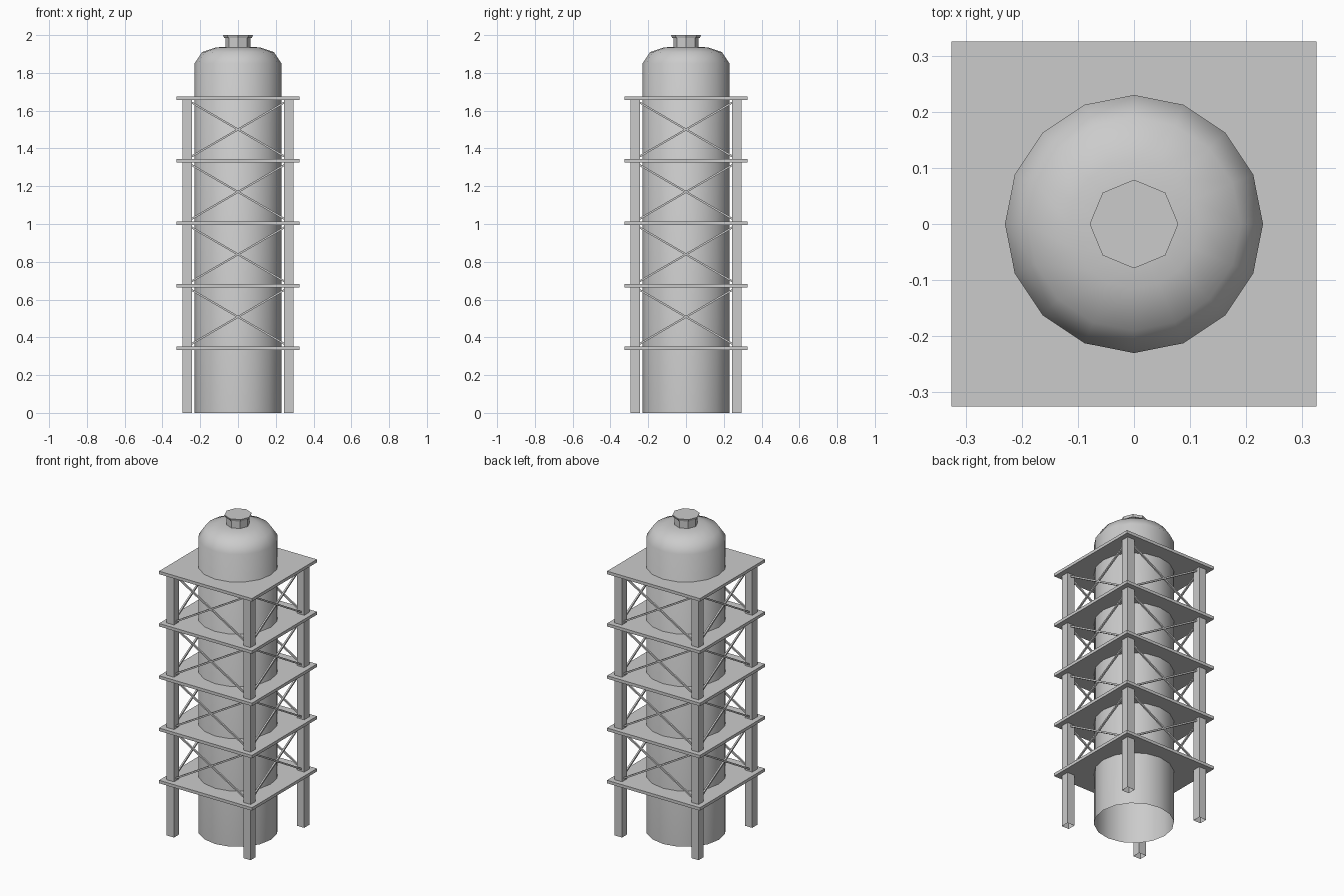
import bpy
import math
from mathutils import Vector

if "Cube" in bpy.data.objects:
    bpy.data.objects.remove(bpy.data.objects["Cube"], do_unlink=True)

# Single painted-metal colour
grey = bpy.data.materials.new("light grey metal")
grey.use_nodes = True
colour = (0.6, 0.6, 0.6, 1)
grey.diffuse_color = colour
grey.node_tree.nodes["Principled BSDF"].inputs["Base Color"].default_value = colour

TANK_R = 0.23
LEG_X = 0.268
LEG_W = 0.051
DECK_HALF = 0.325
DECK_T = 0.019
DECKS = [0.343 + 0.3307 * i for i in range(5)]


def make_object(name, verts, faces):
    mesh = bpy.data.meshes.new(name)
    mesh.from_pydata(verts, [], faces)
    mesh.materials.append(grey)
    obj = bpy.data.objects.new(name, mesh)
    bpy.context.scene.collection.objects.link(obj)
    return obj


def lathe(name, profile, sides, cap_top=True, smooth=None):
    """Revolve (radius, height) points about z, open at the bottom."""
    verts, faces = [], []
    for r, z in profile:
        for i in range(sides):
            a = math.tau * i / sides
            verts.append((r * math.cos(a), r * math.sin(a), z))
    for k in range(len(profile) - 1):
        for i in range(sides):
            j = (i + 1) % sides
            a, b = k * sides, (k + 1) * sides
            faces.append((a + i, a + j, b + j, b + i))
    if cap_top:
        faces.append(tuple(range(len(verts) - sides, len(verts))))
    obj = make_object(name, verts, faces)
    if smooth:
        bpy.ops.object.select_all(action="DESELECT")
        obj.select_set(True)
        bpy.context.view_layer.objects.active = obj
        bpy.ops.object.shade_smooth_by_angle(angle=math.radians(smooth))
    return obj


def beam(name, start, end, width, caps=True):
    """Square bar between two points."""
    start, end = Vector(start), Vector(end)
    along = (end - start).normalized()
    ref = Vector((0, 1, 0)) if abs(along.y) < 0.1 else Vector((1, 0, 0))
    u = along.cross(ref).normalized() * width / 2
    v = along.cross(u).normalized() * width / 2
    corners = (-u - v, u - v, u + v, -u + v)
    verts = [p + c for p in (start, end) for c in corners]
    faces = [(i, (i + 1) % 4, (i + 1) % 4 + 4, i + 4) for i in range(4)]
    if caps:
        faces += [(3, 2, 1, 0), (4, 5, 6, 7)]
    return make_object(name, verts, faces)


# Tank with shallow dome, open underneath
lathe("tank", [(TANK_R, 0), (TANK_R, 1.85), (0.19, 1.91), (0.115, 1.935), (0.06, 1.938)],
      16, smooth=50)

# Filler neck and its lid
lathe("neck", [(0.067, 1.93), (0.067, 1.985)], 8)
lathe("neck_lid", [(0.067, 1.985), (0.074, 1.985), (0.079, 2.0)], 8)

# Four corner legs, hollow at the foot
for sx, side in ((-1, "right"), (1, "left")):
    for sy, end in ((-1, "front"), (1, "back")):
        x, y = sx * LEG_X, sy * LEG_X
        beam(f"{end}_{side}_leg", (x, y, 0), (x, y, DECKS[-1]), LEG_W, caps=False)

# Square decks around the tank
for n, z in enumerate(DECKS, 1):
    h, t = DECK_HALF, DECK_T / 2
    beam(f"deck_{n}", (0, 0, z - t), (0, 0, z + t), 2 * h)

# Crossed braces on every side between neighbouring decks
for n in range(len(DECKS) - 1):
    low, high = DECKS[n] + DECK_T / 2, DECKS[n + 1] - DECK_T / 2
    for s in (-1, 1):
        for a, b in ((low, high), (high, low)):
            lean = "rising" if a < b else "falling"
            p = s * LEG_X
            name = "back" if s > 0 else "front"
            beam(f"{name}_{lean}_brace_{n + 1}", (-LEG_X, p, a), (LEG_X, p, b), 0.01)
            name = "left" if s > 0 else "right"
            beam(f"{name}_{lean}_brace_{n + 1}", (p, -LEG_X, a), (p, LEG_X, b), 0.01)
